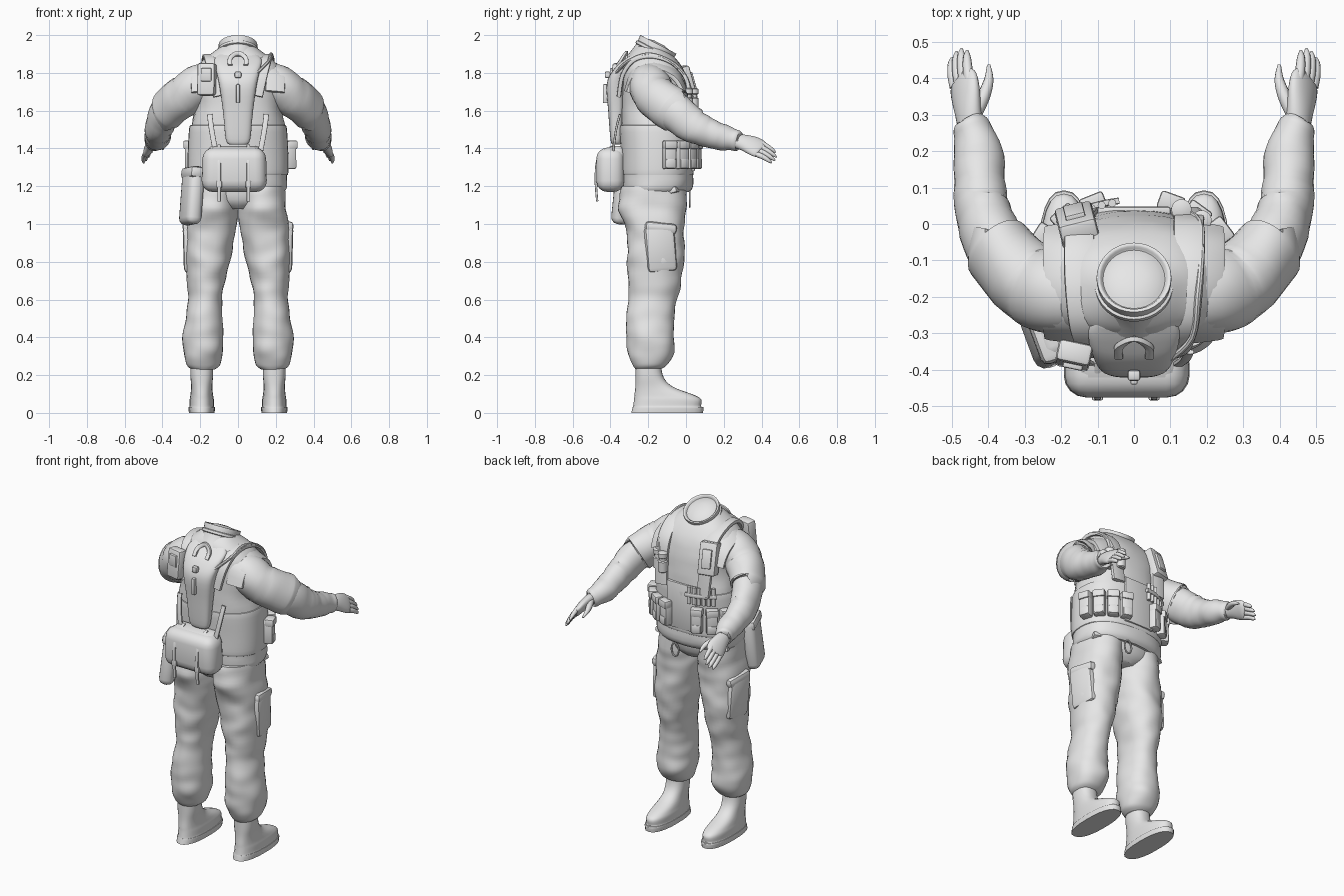
import bpy, bmesh
from math import sin, cos, pi, copysign, radians
from mathutils import Vector, Matrix, noise

cube = bpy.data.objects.get("Cube")
if cube:
    bpy.data.objects.remove(cube)

grey = bpy.data.materials.new("plain_grey")
grey.use_nodes = True
grey.diffuse_color = (0.8, 0.8, 0.8, 1)
grey.node_tree.nodes["Principled BSDF"].inputs["Base Color"].default_value = grey.diffuse_color
X, Y, Z = Vector((1, 0, 0)), Vector((0, 1, 0)), Vector((0, 0, 1))


def finish(name, bm, mirror=False, angle=40):
    bmesh.ops.recalc_face_normals(bm, faces=bm.faces)
    mesh = bpy.data.meshes.new(name)
    bm.to_mesh(mesh)
    bm.free()
    mesh.materials.append(grey)
    obj = bpy.data.objects.new(name, mesh)
    bpy.context.collection.objects.link(obj)
    if mirror:
        obj.modifiers.new("other_side", "MIRROR")
    bpy.ops.object.select_all(action="DESELECT")
    obj.select_set(True)
    bpy.context.view_layer.objects.active = obj
    bpy.ops.object.shade_smooth_by_angle(angle=radians(angle))


def smooth_path(rows, steps):
    """Catmull-Rom through rows of x, y, z, width radius, depth radius."""
    rows = [Vector(r) for r in rows]
    ext = [rows[0]] + rows + [rows[-1]]
    out = []
    for a, b, c, d in zip(ext, ext[1:], ext[2:], ext[3:]):
        for k in range(steps):
            t = k / steps
            out.append(b + (c - a) * (t / 2) + (a * 2 - b * 5 + c * 4 - d) * (t * t / 2)
                       + (b * 3 - a - c * 3 + d) * (t ** 3 / 2))
    return out + [rows[-1]]


def loft(name, rows, normal=None, side=X, sides=24, steps=4, square=2, fold=0, mirror=False):
    """Skin of rounded cross-sections along a path."""
    bm = bmesh.new()
    path = smooth_path(rows, steps)
    spots = [Vector(p[:3]) for p in path]
    rings = []
    for i, p in enumerate(path):
        n = normal or (spots[min(i + 1, len(path) - 1)] - spots[max(i - 1, 0)]).normalized()
        u = (side - n * side.dot(n)).normalized()
        v = n.cross(u)
        ring = []
        for k in range(sides):
            a = 2 * pi * k / sides
            cu = copysign(abs(cos(a)) ** (2 / square), cos(a))
            cv = copysign(abs(sin(a)) ** (2 / square), sin(a))
            off = u * cu * p[3] + v * cv * p[4]
            wrinkle = noise.noise((spots[i] + off) * 9 + n * spots[i].dot(n) * 5)
            ring.append(bm.verts.new(spots[i] + off * (1 + fold * wrinkle)))
        rings.append(ring)
    for r, s in zip(rings, rings[1:]):
        for k in range(sides):
            j = (k + 1) % sides
            bm.faces.new((r[k], r[j], s[j], s[k]))
    bm.faces.new(rings[0])
    bm.faces.new(rings[-1])
    finish(name, bm, mirror)


def box(name, loc, size, turn=0, tilt=0, bevel=0.012, taper=1, lean=0, segs=2, mirror=False):
    """Bevelled block; taper scales the bottom, turn / tilt / lean are degrees about z / x / y."""
    bm = bmesh.new()
    bmesh.ops.create_cube(bm, size=1)
    bmesh.ops.scale(bm, vec=size, verts=bm.verts)
    for v in bm.verts:
        if v.co.z < 0:
            v.co.x *= taper
    bmesh.ops.bevel(bm, geom=bm.edges[:], offset=bevel, segments=segs, profile=0.5, affect="EDGES")
    rot = Matrix.Rotation(radians(turn), 4, "Z") @ Matrix.Rotation(radians(lean), 4, "Y") @ Matrix.Rotation(radians(tilt), 4, "X")
    bm.transform(Matrix.Translation(loc) @ rot)
    finish(name, bm, mirror)


def strap(name, points, width=0.02, thick=0.006, side=X, mirror=False):
    loft(name, [(*p, width, thick) for p in points], side=side, sides=12, square=5, mirror=mirror)


def on_waist(angle, out=0):
    """Point on the vest surface; angle in degrees from +x towards +y."""
    a = radians(angle)
    return (0.265 + out) * cos(a), -0.155 + (0.195 + out) * sin(a)


# Boots and trousers
boot = [(0, -.1, .19, .068), (.03, -.095, .187, .07), (.035, -.1, .18, .065), (.07, -.097, .178, .064),
        (.095, -.115, .158, .06), (.14, -.17, .098, .056), (.2, -.195, .072, .06), (.3, -.2, .068, .06)]
loft("boots", [(.192, y, z, w, d) for z, y, d, w in boot], normal=Z, square=2.4, mirror=True)
leg = [(.23, .185, -.2, .06, .065), (.255, .185, -.19, .088, .09), (.32, .185, -.185, .104, .124),
       (.4, .184, -.188, .107, .126), (.5, .18, -.19, .096, .127), (.6, .173, -.175, .09, .125),
       (.68, .17, -.165, .1, .138), (.8, .162, -.16, .118, .15), (.9, .15, -.16, .127, .152),
       (1, .14, -.167, .132, .16), (1.09, .13, -.18, .124, .18), (1.2, .125, -.165, .122, .17)]
loft("trouser_legs", [(x, y, z, w, d) for z, x, y, w, d in leg], normal=Z, steps=6, sides=32,
     square=2.2, fold=.07, mirror=True)
loft("trouser_seat", [(0, -.165, 1.08, .08, .12), (0, -.165, 1.13, .2, .16), (0, -.16, 1.25, .25, .175)],
     normal=Z, square=2.3)
box("thigh_pockets", (.25, -.135, .87), (.065, .16, .25), turn=8, tilt=5, lean=1, bevel=.025, mirror=True)
box("thigh_pocket_flaps", (.25, -.135, .98), (.07, .17, .055), turn=8, tilt=-6, bevel=.02, mirror=True)

# Torso, vest and neck
body = [(1.17, -.155, .245, .172), (1.21, -.15, .261, .188), (1.35, -.155, .26, .186),
        (1.5, -.15, .252, .193), (1.62, -.155, .232, .187), (1.74, -.16, .24, .177),
        (1.81, -.17, .23, .16), (1.87, -.18, .185, .13), (1.91, -.19, .13, .1), (1.94, -.19, .09, .07)]
loft("torso", [(0, y, z, w, d) for z, y, w, d in body], normal=Z, sides=40, square=2.4, fold=.03)
vest = [(1.26, .257, .185), (1.27, .266, .192), (1.38, .266, .194), (1.51, .258, .2), (1.52, .245, .19)]
loft("vest_band", [(0, -.152, z, w, d) for z, w, d in vest], normal=Z, sides=40, square=2.4)
neck_axis = Vector((0, .46, .89)).normalized()
neck = Vector((0, -.17, 1.905))
collar = [(-.08, .115, .12), (0, .1, .105), (.045, .103, .108), (.052, .1, .105), (.05, .092, .097),
          (.04, .085, .09), (.05, .068, .07), (.06, .03, .03)]
loft("collar", [(*(neck + neck_axis * h), w, d) for h, w, d in collar], normal=neck_axis, sides=32, steps=2)
rim = [(0, .1, .105), (.004, .108, .112), (.018, .108, .112), (.022, .1, .105)]
loft("collar_rim", [(*(neck + neck_axis * h), w, d) for h, w, d in rim], normal=neck_axis, sides=32, steps=1)

# Arms
loft("short_sleeves", [(.14, -.2, 1.76, .1, .1), (.215, -.19, 1.73, .115, .112), (.28, -.165, 1.68, .108, .115),
                       (.335, -.115, 1.64, .1, .116), (.372, -.07, 1.606, .096, .118), (.367, -.075, 1.61, .08, .1)],
     sides=28, fold=.06, mirror=True)
loft("long_sleeves", [(.32, -.14, 1.65, .085, .09), (.385, -.05, 1.588, .082, .1), (.415, .03, 1.525, .076, .093),
                      (.422, .1, 1.49, .07, .08), (.427, .18, 1.463, .067, .07), (.438, .245, 1.447, .056, .06),
                      (.448, .28, 1.44, .043, .05), (.448, .278, 1.44, .025, .03)],
     sides=28, fold=.1, mirror=True)

# Hands, with the palm plane tipped outwards
across = Vector((.55, 0, -.83))
loft("palms", [(.448, .26, 1.44, .038, .032), (.455, .31, 1.43, .048, .03), (.462, .36, 1.412, .058, .026),
               (.468, .395, 1.394, .054, .02), (.472, .405, 1.388, .03, .01)], side=across, mirror=True)
for i, (finger, reach) in enumerate(zip(("index", "middle", "ring", "little"), (.95, 1, .92, .75))):
    base = Vector((.468, .375, 1.402)) + across * (i - 1.5) * .027
    spots = [base + Vector((.03 * t - .018 * t * t, .105 * t, -.03 * t - .03 * t * t)) * reach for t in (0, .4, .8, 1)]
    loft(finger + "_fingers", [(*p, r, r) for p, r in zip(spots, (.015, .014, .011, .004))],
         sides=10, mirror=True)
loft("thumbs", [(.435, .3, 1.44, .018, .018), (.412, .35, 1.43, .018, .018), (.398, .395, 1.415, .013, .013),
                (.398, .435, 1.395, .005, .005)], sides=10, mirror=True)

# Shoulder harness
strap("shoulder_straps", [(.14, .035, 1.52), (.15, .022, 1.66), (.15, .0, 1.77), (.15, -.055, 1.84),
                          (.15, -.12, 1.875), (.145, -.2, 1.888), (.135, -.28, 1.865), (.115, -.335, 1.79),
                          (.09, -.355, 1.68)], width=.042, thick=.012, mirror=True)
strap("shoulder_pads", [(.195, -.01, 1.7), (.2, -.06, 1.79), (.2, -.17, 1.838), (.2, -.27, 1.8),
                        (.195, -.31, 1.7)], width=.052, thick=.014, side=Vector((.9, 0, -.45)), mirror=True)
tube = [(.1, -.37, 1.8), (.16, -.31, 1.86), (.175, -.2, 1.9), (.185, -.08, 1.86), (.18, .005, 1.77),
        (.13, .04, 1.62)]
loft("drinking_tube", [(*p, .009, .009) for p in tube], sides=8, side=Vector((.8, .1, .6)))

# Water pack, with its handle, cap and buckle strip
pack = [(1.42, .045, .02), (1.45, .065, .03), (1.6, .08, .042), (1.74, .1, .05), (1.82, .118, .048),
        (1.87, .125, .04), (1.9, .1, .025)]
loft("water_pack", [(0, -.37 + max(0, z - 1.78) * .9, z, w, d) for z, w, d in pack], normal=Z, square=3, sides=32)
strap("pack_handle", [(-.042, -.365, 1.84), (-.04, -.335, 1.88), (0, -.315, 1.905), (.04, -.335, 1.88),
                      (.042, -.365, 1.84)], width=.008, thick=.012, side=Y)
box("pack_cap", (0, -.415, 1.79), (.035, .03, .035), bevel=.008)
box("pack_buckle", (0, -.42, 1.69), (.02, .04, .1), bevel=.005)
box("shoulder_pouch", (-.165, -.36, 1.765), (.095, .06, .17), turn=-12, tilt=-6)
box("shoulder_pouch_flap", (-.167, -.385, 1.79), (.055, .025, .07), turn=-12, bevel=.005)

# Butt pack and its straps
box("butt_pack", (-.02, -.4, 1.287), (.335, .15, .235), bevel=.06, segs=4, taper=1.04)
box("butt_pack_lid", (-.02, -.385, 1.36), (.29, .13, .1), tilt=12, bevel=.04, segs=3)
for x in (-.1, .055):
    strap("butt_pack_strap", [(x, -.38, 1.415), (x, -.46, 1.36), (x, -.478, 1.25), (x, -.47, 1.12)], width=.009)
    box("butt_pack_buckle", (x, -.475, 1.21), (.03, .016, .035), bevel=.004)
strap("pack_hangers", [(.15, -.35, 1.58), (.14, -.37, 1.5), (.12, -.385, 1.39)], width=.014, mirror=True)

# Hip bag, on one side only
box("hip_bag", (-.244, -.3, 1.15), (.085, .17, .31), turn=20, lean=6, tilt=-4, bevel=.035, segs=3)
box("hip_bag_lid", (-.238, -.296, 1.27), (.085, .17, .06), turn=20, lean=6, tilt=-4, bevel=.02)

# Magazine pouches wrapped around the front of the vest
for angle in (18, 37, 54, 70, 112, 130, 148):
    x, y = on_waist(angle, .02)
    box("magazine_pouch", (x, y, 1.365), (.065, .06, .15), turn=angle - 90, bevel=.01)
    x, y = on_waist(angle, .032)
    box("magazine_pouch_flap", (x, y, 1.42), (.07, .05, .045), turn=angle - 90, bevel=.008)
    box("small_pouch", (x, y, 1.32), (.055, .045, .055), turn=angle - 90, bevel=.01)

# Chest gear
box("chest_panel", (0, .035, 1.42), (.2, .025, .28), bevel=.006)
for k in range(6):
    x, y = on_waist(102 + k * 6, .022)
    loft("cartridge", [(x, y, z, .011, .011) for z in (1.46, 1.565)], normal=Z, sides=10, steps=1)
strap("cartridge_loop", [(*on_waist(a, .026), 1.515) for a in (98, 109, 120, 136)], width=.012, thick=.009, side=Z)
box("radio_pouch", (-.155, -.005, 1.74), (.105, .075, .19), turn=14, tilt=16)
box("radio_flap", (-.163, .03, 1.75), (.055, .025, .11), turn=14, tilt=16, bevel=.005)
can = [(1.6, .022), (1.605, .028), (1.665, .028), (1.67, .02), (1.685, .02), (1.69, .028), (1.715, .028), (1.72, .015)]
for x, y in ((.13, .04), (.185, .01)):
    loft("grenade", [(x, y, z, r, r) for z, r in can], normal=Z, sides=14, steps=1)

# Belt ring and tabs
loft("belt_ring", [(.06 + .025 * cos(a), .02, 1.13 + .04 * sin(a), .005, .005)
                   for a in [k * pi / 6 for k in range(13)]], side=Y, sides=8, steps=1)
box("belt_tabs", (.21, -.08, 1.175), (.05, .08, .03), turn=-20, tilt=15, bevel=.006, mirror=True)
